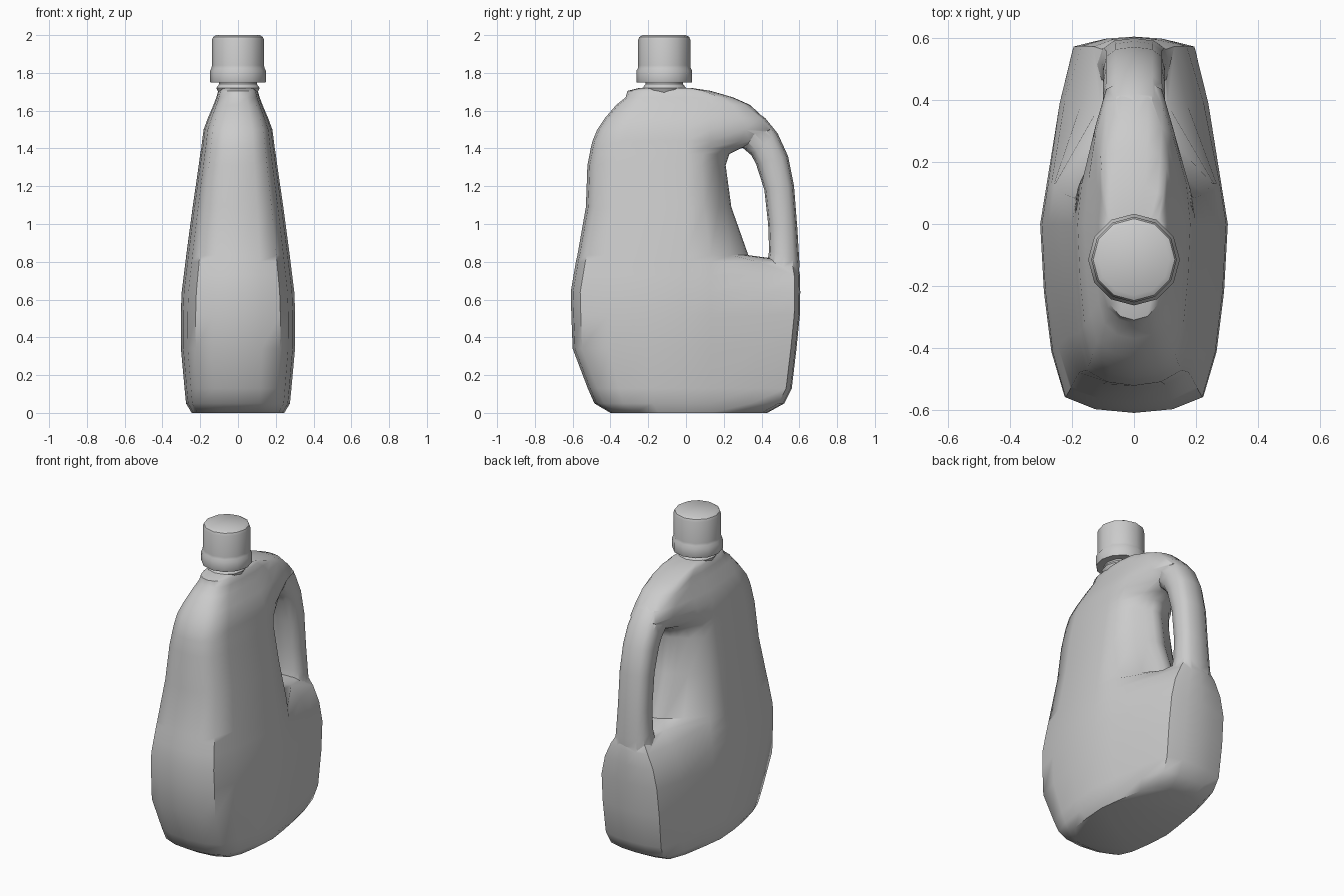
import bpy, bmesh, math


def loft(name, rings, angle):
    """Skin a list of equal-length closed rings and cap both ends."""
    bm = bmesh.new()
    vs = [[bm.verts.new(p) for p in r] for r in rings]
    n = len(rings[0])
    for a, b in zip(vs, vs[1:]):
        for i in range(n):
            j = (i + 1) % n
            bm.faces.new((a[i], a[j], b[j], b[i]))
    bm.faces.new(vs[0][::-1])
    bm.faces.new(vs[-1])
    bmesh.ops.recalc_face_normals(bm, faces=bm.faces)
    me = bpy.data.meshes.new(name)
    bm.to_mesh(me)
    bm.free()
    ob = bpy.data.objects.new(name, me)
    bpy.context.collection.objects.link(ob)
    smooth(ob, angle)
    return ob


def smooth(ob, angle):
    bpy.ops.object.select_all(action='DESELECT')
    ob.select_set(True)
    bpy.context.view_layer.objects.active = ob
    bpy.ops.object.shade_smooth_by_angle(angle=math.radians(angle))


def body_ring(z, front, back, w, wq, wb):
    """Horizontal section: pointed front and back, widest near y = 0."""
    s = min(0.13, back * 0.4)
    q = s + (back - s) * 0.55
    m = min(0, back * 0.1)
    half = [(0.42 * w, front + 0.012), (0.74 * w, front + 0.05),
            (0.88 * w, front * 0.68), (0.96 * w, front * 0.36),
            (w, m), (0.93 * w, s), (wq, q),
            (wb, back - 0.03), (0.5 * wb, back - 0.006)]
    right = [(x, y, z) for x, y in half]
    left = [(-x, y, z) for x, y in reversed(half)]
    return [(0, front, z)] + right + [(0, back, z)] + left


# Bottle body: z, front y, back y, half width, rear-side width, back width
rows = [
    (0.00, -0.40, 0.43, 0.245, 0.20, 0.16),
    (0.05, -0.485, 0.52, 0.275, 0.23, 0.185),
    (0.13, -0.52, 0.56, 0.283, 0.235, 0.195),
    (0.34, -0.60, 0.585, 0.302, 0.24, 0.20),
    (0.52, -0.607, 0.603, 0.303, 0.24, 0.195),
    (0.64, -0.61, 0.605, 0.298, 0.225, 0.17),
    (0.73, -0.595, 0.603, 0.287, 0.17, 0.13),
    (0.80, -0.583, 0.59, 0.278, 0.11, 0.09),
    (0.835, -0.575, 0.33, 0.274, 0.15, 0.06),
    (1.09, -0.53, 0.24, 0.24, 0.14, 0.07),
    (1.31, -0.522, 0.21, 0.208, 0.13, 0.07),
    (1.37, -0.51, 0.23, 0.20, 0.12, 0.07),
    (1.40, -0.505, 0.29, 0.195, 0.10, 0.07),
    (1.44, -0.495, 0.42, 0.19, 0.10, 0.08),
    (1.50, -0.47, 0.465, 0.182, 0.125, 0.09),
    (1.56, -0.43, 0.415, 0.16, 0.125, 0.09),
    (1.63, -0.37, 0.34, 0.13, 0.11, 0.09),
    (1.67, -0.32, 0.25, 0.115, 0.105, 0.085),
    (1.705, -0.31, 0.13, 0.105, 0.095, 0.075),
    (1.72, -0.25, 0.03, 0.09, 0.08, 0.05),
]
body = loft("bottle_body", [body_ring(*r) for r in rows], 50)

# Handle: outer y, z, inner y, z, half width
path = [
    (0.30, 1.645, 0.22, 1.47, 0.085),
    (0.42, 1.56, 0.31, 1.395, 0.098),
    (0.485, 1.48, 0.345, 1.365, 0.10),
    (0.54, 1.36, 0.37, 1.32, 0.10),
    (0.572, 1.20, 0.415, 1.18, 0.10),
    (0.59, 0.97, 0.435, 1.00, 0.10),
    (0.60, 0.80, 0.44, 0.86, 0.108),
    (0.598, 0.66, 0.42, 0.72, 0.13),
]


def handle_ring(oy, oz, iy, iz, w):
    ring = []
    for k in range(12):
        a = math.tau * k / 12
        c, s = math.cos(a), math.sin(a)
        x = w * math.copysign(abs(s) ** 0.75, s)
        t = 0.5 + 0.5 * math.copysign(abs(c) ** 0.75, c)
        ring.append((x, iy + (oy - iy) * t, iz + (oz - iz) * t))
    return ring


handle = loft("handle", [handle_ring(*p) for p in path], 50)

# Fuse handle into the body
mod = body.modifiers.new("fuse_handle", 'BOOLEAN')
mod.operation = 'UNION'
mod.solver = 'EXACT'
mod.object = handle
bpy.context.view_layer.objects.active = body
bpy.ops.object.modifier_apply(modifier=mod.name)
bpy.data.objects.remove(handle)
smooth(body, 50)


def lathe(name, profile, sides=12, cy=-0.115):
    rings = [[(r * math.sin(math.tau * k / sides),
               cy + r * math.cos(math.tau * k / sides), z)
              for k in range(sides)] for r, z in profile]
    return loft(name, rings, 35)


# Neck and screw cap
lathe("neck", [(0.10, 1.69), (0.115, 1.72), (0.10, 1.74), (0.10, 1.77)])
lathe("cap", [(0.146, 1.75), (0.148, 1.755), (0.148, 1.81), (0.14, 1.825),
              (0.138, 1.84), (0.138, 1.975), (0.132, 1.99), (0.115, 2.0)])
